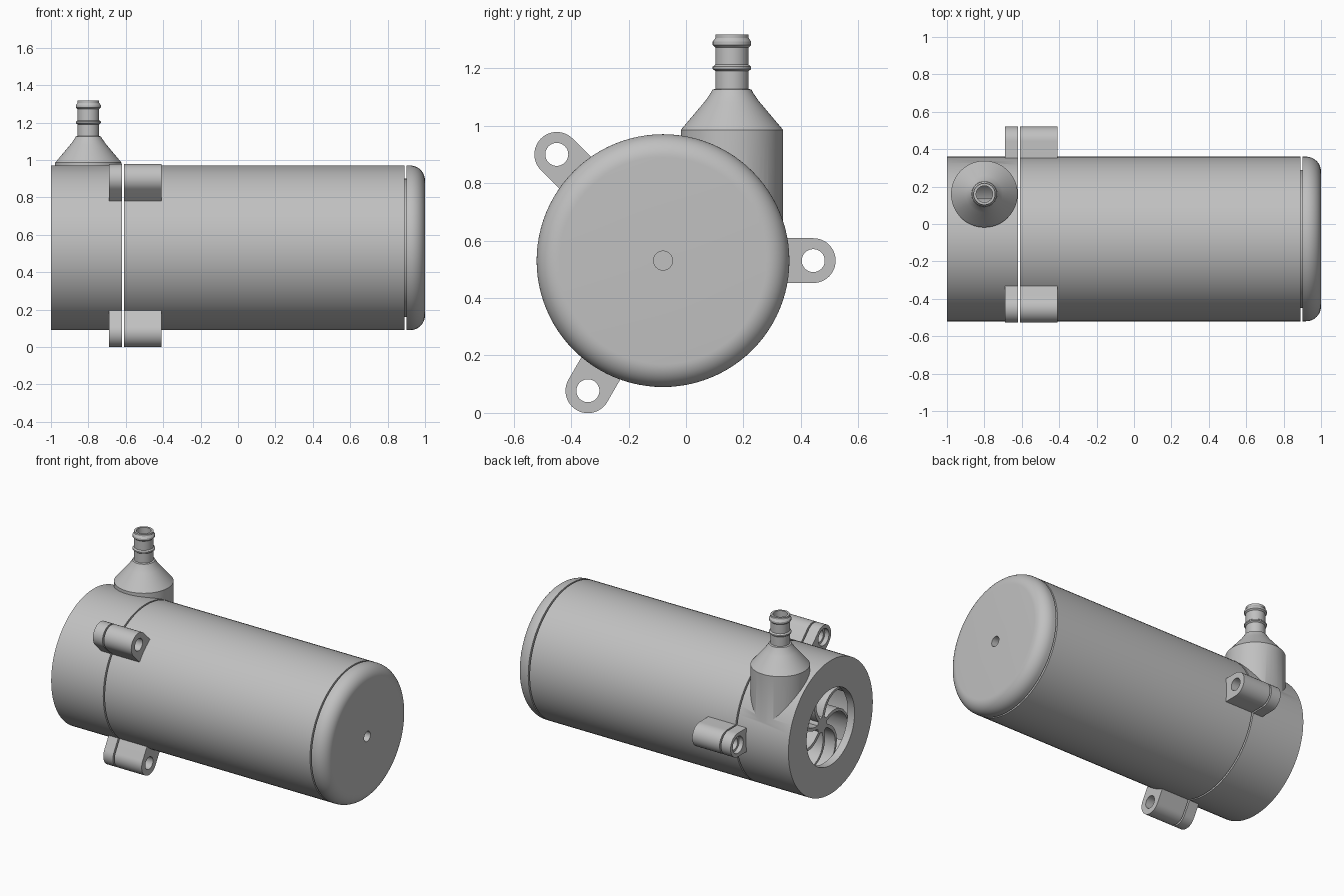
import bpy, bmesh, math
from mathutils import Matrix, Vector

cube = bpy.data.objects.get("Cube")
if cube:
    bpy.data.objects.remove(cube, do_unlink=True)

AXIS_Y, AXIS_Z, RADIUS = -0.08, 0.53, 0.44
GAP_START, GAP_END = -0.62, -0.61

grey = bpy.data.materials.new("metal_grey")
grey.use_nodes = True
grey.diffuse_color = (0.53, 0.53, 0.53, 1)
grey.node_tree.nodes["Principled BSDF"].inputs["Base Color"].default_value = grey.diffuse_color


def finish(name, bm):
    bmesh.ops.recalc_face_normals(bm, faces=bm.faces)
    mesh = bpy.data.meshes.new(name)
    bm.to_mesh(mesh)
    bm.free()
    mesh.materials.append(grey)
    obj = bpy.data.objects.new(name, mesh)
    bpy.context.collection.objects.link(obj)
    return obj


def lathe(name, profile, centre, axis="X", steps=96):
    """Revolve (along, radius) pairs round an x or z axis through centre."""
    bm = bmesh.new()
    verts = [bm.verts.new((r, 0, a)) for a, r in profile]
    edges = [bm.edges.new(pair) for pair in zip(verts, verts[1:])]
    bmesh.ops.spin(bm, geom=verts + edges, cent=(0, 0, 0), axis=(0, 0, 1),
                   angle=math.tau, steps=steps, use_merge=True)
    bmesh.ops.remove_doubles(bm, verts=bm.verts, dist=0.0001)
    bmesh.ops.dissolve_degenerate(bm, edges=bm.edges, dist=0.0001)
    turn = Matrix.Rotation(math.pi / 2, 4, "Y") if axis == "X" else Matrix()
    bm.transform(Matrix.Translation(centre) @ turn)
    return finish(name, bm)


def prism(name, outline, x0, x1):
    """Extrude a (y, z) outline along x."""
    bm = bmesh.new()
    face = bm.faces.new([bm.verts.new((x0, y, z)) for y, z in outline])
    new = bmesh.ops.extrude_face_region(bm, geom=[face])["geom"]
    bmesh.ops.translate(bm, vec=(x1 - x0, 0, 0),
                        verts=[v for v in new if isinstance(v, bmesh.types.BMVert)])
    return finish(name, bm)


def combine(obj, tool, operation):
    mod = obj.modifiers.new("combine", "BOOLEAN")
    mod.operation, mod.object, mod.solver = operation, tool, "EXACT"
    bpy.context.view_layer.objects.active = obj
    bpy.ops.object.modifier_apply(modifier=mod.name)
    bpy.data.objects.remove(tool, do_unlink=True)


MAIN = Vector((0, AXIS_Y, AXIS_Z))
OUTLET = Vector((-0.80, 0.16, 0))
parts = []

# Pump housing with its upright outlet, hollowed for the impeller
housing = lathe("pump_housing", [(-1, 0), (-1, RADIUS), (GAP_START, RADIUS), (GAP_START, 0)], MAIN)
spout = [(0.60, 0), (0.60, 0.178), (0.985, 0.178), (1.08, 0.098), (1.09, 0.09),
         (1.115, 0.073), (1.125, 0.068), (1.128, 0.058), (1.19, 0.058), (1.197, 0.067),
         (1.205, 0.067), (1.212, 0.058), (1.272, 0.058), (1.28, 0.067), (1.292, 0.067),
         (1.305, 0.058), (1.317, 0.058), (1.317, 0)]
combine(housing, lathe("outlet", spout, OUTLET, "Z", 64), "UNION")
chamber = [(-1.1, 0), (-1.1, 0.25), (-0.95, 0.25), (-0.95, 0.36), (-0.67, 0.36), (-0.67, 0)]
combine(housing, lathe("chamber_cutter", chamber, MAIN), "DIFFERENCE")
bore = [(0.7, 0), (0.7, 0.044), (1.4, 0.044), (1.4, 0)]
combine(housing, lathe("bore_cutter", bore, OUTLET, "Z", 48), "DIFFERENCE")
parts.append(housing)

# Impeller hub with back plate, and curved blades
hub = [(-0.94, 0), (-0.94, 0.05), (-0.71, 0.05), (-0.71, 0.34), (-0.68, 0.34), (-0.68, 0)]
parts.append(lathe("impeller_hub", hub, MAIN))
BLADES, STEPS = 7, 10
for i in range(BLADES):
    sides = ([], [])
    for k in range(STEPS + 1):
        t = k / STEPS
        r = 0.03 + 0.31 * t
        angle = math.tau * i / BLADES + 1.1 * t * t
        for side, sign in zip(sides, (-1, 1)):
            a = angle + sign * 0.011 / r
            side.append((AXIS_Y + r * math.cos(a), AXIS_Z + r * math.sin(a)))
    parts.append(prism(f"impeller_blade_{i + 1}", sides[0] + sides[1][::-1], -0.94, -0.70))

# Motor barrel with a narrower neck behind the end cap
barrel = [(GAP_END, 0), (GAP_END, RADIUS), (0.89, RADIUS), (0.89, 0.37), (0.90, 0.37), (0.90, 0)]
parts.append(lathe("motor_barrel", barrel, MAIN))

# Rounded end cap with a small blind hole
FILLET = 0.08
cap = [(0.90, 0), (0.90, RADIUS)]
for k in range(13):
    a = math.pi / 2 * k / 12
    cap.append((1 - FILLET + FILLET * math.sin(a), RADIUS - FILLET + FILLET * math.cos(a)))
cap += [(1, 0.033), (0.92, 0.033), (0.92, 0)]
parts.append(lathe("end_cap", cap, MAIN))

# Mounting lugs, split at the joint, with through holes
LUG_R, HOLE_R, REACH = 0.078, 0.04, 0.523


def lug(name, degrees, x0, x1, recess):
    out = Vector((math.cos(math.radians(degrees)), math.sin(math.radians(degrees))))
    across = Vector((-out.y, out.x))
    middle = Vector((AXIS_Y, AXIS_Z))
    outline = [middle + out * 0.40 + across * LUG_R, middle + out * 0.40 - across * LUG_R]
    for k in range(25):
        a = math.pi * (k / 24 - 0.5)
        outline.append(middle + out * (REACH + LUG_R * math.cos(a)) + across * LUG_R * math.sin(a))
    body = prism(name, outline, x0, x1)
    hole = middle + out * REACH
    wide = HOLE_R + recess
    cutter = [(x0 - 0.1, 0), (x0 - 0.1, wide), (x0 + 0.03, wide),
              (x0 + 0.03, HOLE_R), (x1 + 0.1, HOLE_R), (x1 + 0.1, 0)]
    if not recess:
        cutter = [cutter[0], cutter[1], cutter[4], cutter[5]]
    combine(body, lathe("hole_cutter", cutter, Vector((0, hole.x, hole.y)), "X", 40), "DIFFERENCE")
    parts.append(body)


for place, degrees in (("back", 0), ("upper_front", 135), ("lower_front", 240)):
    lug(f"housing_lug_{place}", degrees, -0.69, GAP_START, 0.015)
    lug(f"motor_lug_{place}", degrees, GAP_END, -0.41, 0)

# Smooth the curved surfaces and keep the edges crisp
bpy.ops.object.select_all(action="DESELECT")
for part in parts:
    part.select_set(True)
bpy.context.view_layer.objects.active = housing
bpy.ops.object.shade_smooth_by_angle(angle=math.radians(30))
